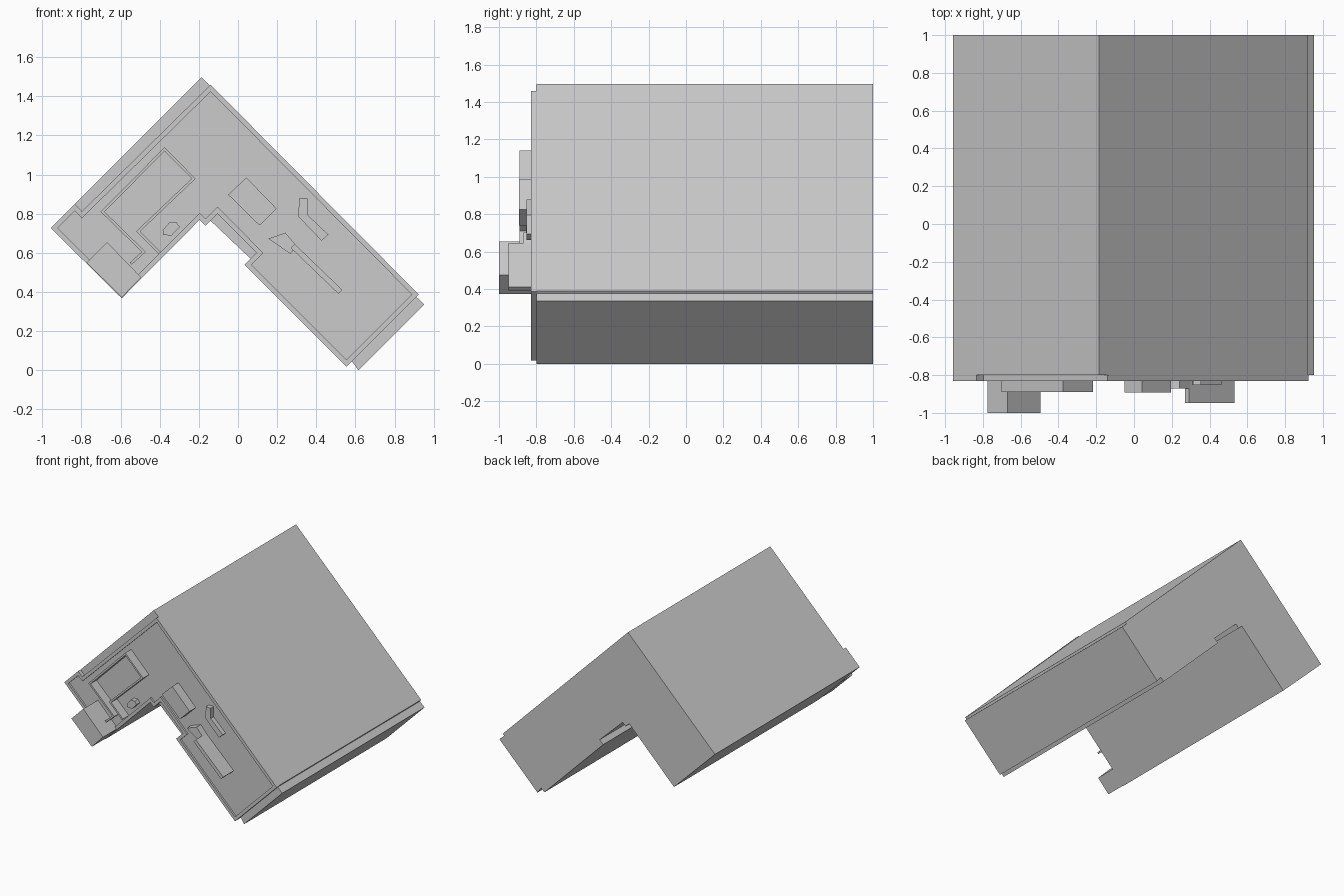
import bpy, bmesh
from mathutils import Vector

if "Cube" in bpy.data.objects:
    bpy.data.objects.remove(bpy.data.objects["Cube"])


def prism(name, pts, y_front, y_back, rim=0, recess=0):
    """Extrude an x-z profile along y; optionally recess the front inside a rim."""
    bm = bmesh.new()
    front = bm.faces.new([bm.verts.new((x, y_front, z)) for x, z in pts])
    front.normal_update()
    if front.normal.y > 0:
        front.normal_flip()
    back = bmesh.ops.extrude_face_region(bm, geom=[front], use_keep_orig=True)
    moved = [v for v in back["geom"] if isinstance(v, bmesh.types.BMVert)]
    bmesh.ops.translate(bm, verts=moved, vec=(0, y_back - y_front, 0))
    bmesh.ops.recalc_face_normals(bm, faces=bm.faces)
    if rim:
        bm.normal_update()
        face = min(bm.faces, key=lambda f: f.calc_center_median().y)
        bmesh.ops.inset_individual(bm, faces=[face], thickness=rim,
                                   use_even_offset=True)
        bmesh.ops.extrude_discrete_faces  # inner face is pushed in below
        ext = bmesh.ops.extrude_face_region(bm, geom=[face])
        verts = [v for v in ext["geom"] if isinstance(v, bmesh.types.BMVert)]
        bmesh.ops.translate(bm, verts=verts, vec=(0, recess, 0))
        if face.is_valid:
            bmesh.ops.delete(bm, geom=[face], context='FACES_ONLY')
        bmesh.ops.recalc_face_normals(bm, faces=bm.faces)
    mesh = bpy.data.meshes.new(name)
    bm.to_mesh(mesh)
    bm.free()
    obj = bpy.data.objects.new(name, mesh)
    bpy.context.collection.objects.link(obj)
    return obj


def wall(path, t):
    """Closed outline of a thin wall lying to the right of an x-z path."""
    p = [Vector(q) for q in path]
    dirs = [(b - a).normalized() for a, b in zip(p, p[1:])]
    norms = [Vector((d.y, -d.x)) for d in dirs]
    inner = []
    for i, q in enumerate(p):
        n0, n1 = norms[max(i - 1, 0)], norms[min(i, len(norms) - 1)]
        inner.append(q + (n0 + n1) * t / (1 + n0.dot(n1)))
    return [tuple(q) for q in p + inner[::-1]]


# Bent main body, full depth
prism("body", [
    (-.957, .726), (-.186, 1.497), (.921, .39), (.911, .375), (.952, .337),
    (.615, 0), (.583, .045), (.554, .018), (.033, .539), (.064, .57),
    (-.14, .764), (-.166, .738), (-.196, .769), (-.594, .368)], -.80, 1.0)

# Front cover with a raised rim around a recessed panel
prism("front_cover", [
    (-.957, .726), (-.834, .849), (-.798, .812), (-.14, 1.459), (.924, .387),
    (.554, .018), (.033, .539), (.094, .60), (-.105, .80), (-.166, .738),
    (-.196, .769), (-.594, .368)], -.83, -.80, rim=.025, recess=.015)

# Thin wall framing the opening on the short arm
prism("opening_wall", wall([
    (-.553, .55), (-.492, .605), (-.702, .81), (-.375, 1.14), (-.217, .979),
    (-.50, .71), (-.395, .605)], .014), -.89, -.81)

# Square block at the end of the short arm
prism("end_block", [(-.775, .55), (-.67, .655), (-.495, .475), (-.594, .372)],
      -1.0, -.81)

# Small front fittings
prism("hex_knob", [(-.385, .715), (-.35, .757), (-.315, .757), (-.298, .733),
                   (-.34, .688), (-.382, .692)], -.855, -.81)
prism("square_block", [(.043, .985), (.197, .826), (.11, .74), (-.05, .897)],
      -.893, -.81)
prism("bent_lever", [(.312, .878), (.355, .878), (.355, .795), (.462, .693),
                     (.427, .662), (.309, .785)], -.852, -.81)
prism("handle_mount", [(.155, .672), (.242, .703), (.298, .637), (.268, .595)],
      -.87, -.81)
prism("handle_bar", [(.29, .645), (.533, .411), (.513, .391), (.27, .625)],
      -.948, -.81)
